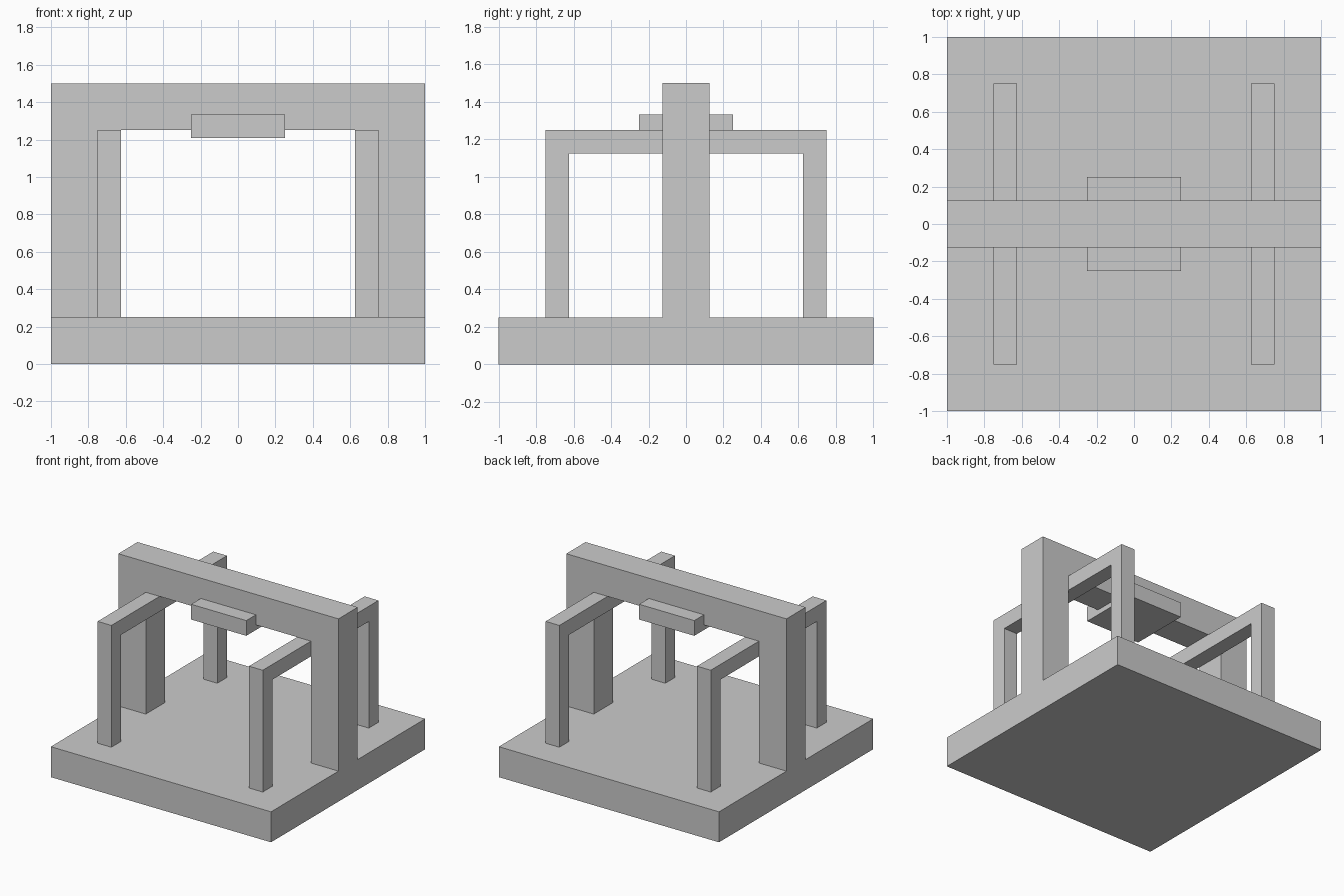
import bpy
import bmesh
from mathutils import Vector

if "Cube" in bpy.data.objects:
    bpy.data.objects.remove(bpy.data.objects["Cube"])


def box(name, lo, hi):
    """Box between two opposite corners."""
    lo, hi = Vector(lo), Vector(hi)
    bm = bmesh.new()
    bmesh.ops.create_cube(bm, size=1)
    for v in bm.verts:
        v.co = (lo + hi) / 2 + v.co * (hi - lo)
    finish(name, bm)


def portal(name, half, leg, z0, z1, beam, a, b, along_x):
    """Upside-down U frame, extruded from a to b across its plane."""
    inner, under = half - leg, z1 - beam
    profile = [(-half, z0), (-inner, z0), (-inner, under), (inner, under),
               (inner, z0), (half, z0), (half, z1), (-half, z1)]
    bm = bmesh.new()
    verts = [bm.verts.new((u, a, z) if along_x else (a, u, z)) for u, z in profile]
    face = bm.faces.new(verts)
    grown = bmesh.ops.extrude_face_region(bm, geom=[face], use_keep_orig=True)["geom"]
    shift = (0, b - a, 0) if along_x else (b - a, 0, 0)
    bmesh.ops.translate(bm, vec=shift,
                        verts=[g for g in grown if isinstance(g, bmesh.types.BMVert)])
    finish(name, bm)


def finish(name, bm):
    bmesh.ops.recalc_face_normals(bm, faces=bm.faces)
    mesh = bpy.data.meshes.new(name)
    bm.to_mesh(mesh)
    bm.free()
    bpy.context.collection.objects.link(bpy.data.objects.new(name, mesh))


# Square base slab
box("base", (-1, -1, 0), (1, 1, 0.25))

# Wide main arch across the middle
portal("main_arch", 1, 0.25, 0.25, 1.5, 0.25, -0.125, 0.125, True)

# Thin side frames running front to back, just inside the arch posts
for side, x in (("left", -0.75), ("right", 0.625)):
    portal(side + "_frame", 0.75, 0.125, 0.25, 1.25, 0.125, x, x + 0.125, False)

# Flat block set through the arch beam
box("centre_block", (-0.25, -0.25, 1.208), (0.25, 0.25, 1.333))
